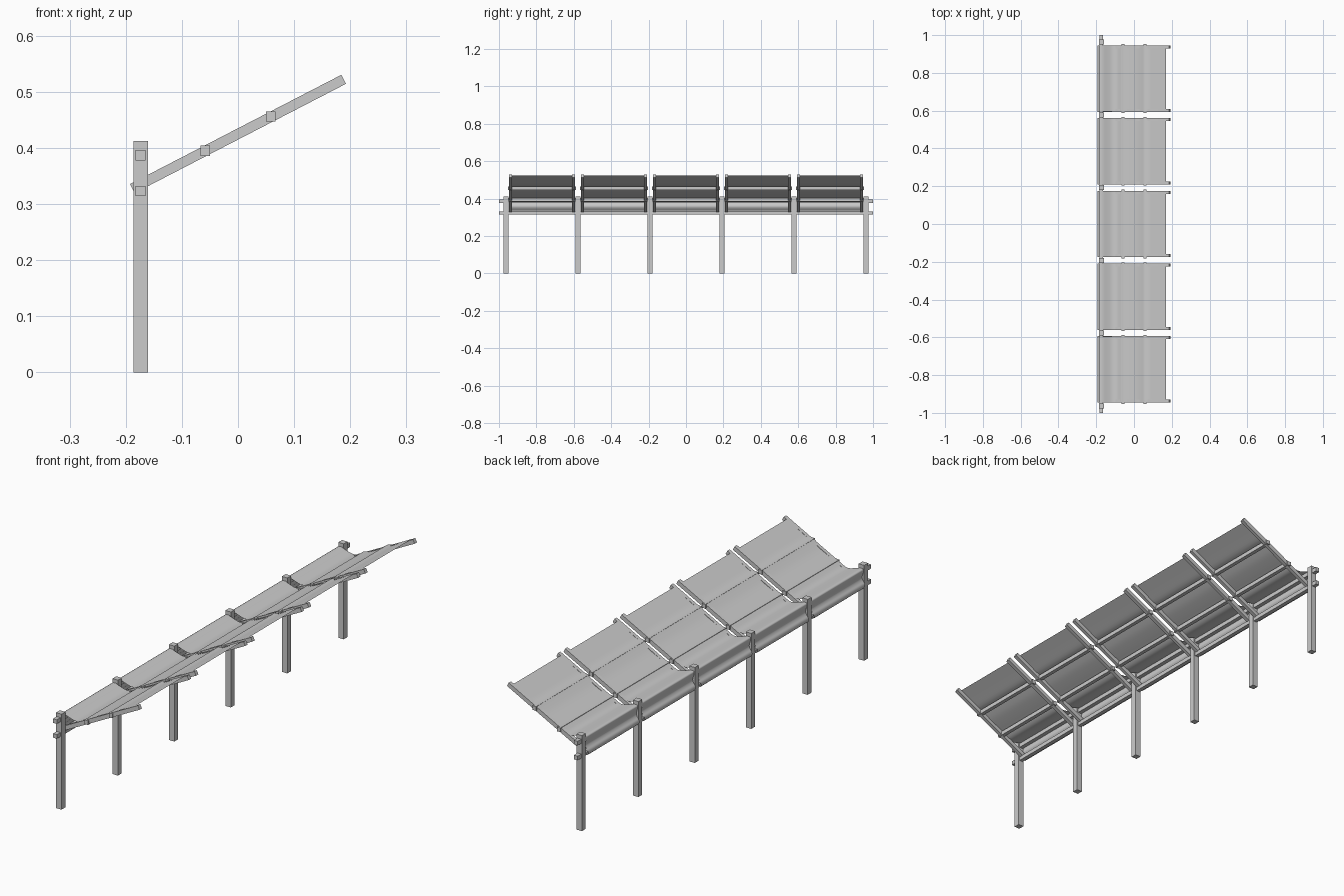
import bpy
import math
from mathutils import Vector

if "Cube" in bpy.data.objects:
    bpy.data.objects.remove(bpy.data.objects["Cube"], do_unlink=True)

PITCH = 0.385          # spacing between posts
SLOPE = math.atan(0.517)


def make_material(name, color):
    mat = bpy.data.materials.new(name)
    mat.use_nodes = True
    mat.diffuse_color = color
    mat.node_tree.nodes["Principled BSDF"].inputs["Base Color"].default_value = color
    return mat


grey = make_material("plain_grey", (0.6, 0.6, 0.6, 1))


def beam(name, center, size, tilt=0.0):
    bpy.ops.mesh.primitive_cube_add(size=1, location=center)
    obj = bpy.context.object
    obj.name = name
    obj.scale = size
    obj.rotation_euler.y = -tilt
    obj.data.materials.append(grey)
    return obj


def smooth_path(points, steps):
    """Catmull-Rom curve through the points."""
    pts = [Vector(p) for p in points]
    pts = [2 * pts[0] - pts[1]] + pts + [2 * pts[-1] - pts[-2]]
    path = []
    for a, b, c, d in zip(pts, pts[1:], pts[2:], pts[3:]):
        for i in range(steps):
            t = i / steps
            path.append(0.5 * (2 * b + (c - a) * t + (2 * a - 5 * b + 4 * c - d) * t ** 2
                               + (3 * b - a - 3 * c + d) * t ** 3))
    return path + [pts[-2]]


# Canopy cross-section (x, z): hangs behind the rails, sags, then rests on the purlins
profile = smooth_path([
    (-0.188, 0.316), (-0.194, 0.325), (-0.192, 0.337), (-0.184, 0.347),
    (-0.179, 0.360), (-0.184, 0.380), (-0.184, 0.396), (-0.165, 0.397),
    (-0.140, 0.389), (-0.115, 0.383), (-0.090, 0.387), (-0.062, 0.405),
    (-0.030, 0.419), (0.010, 0.438), (0.038, 0.456), (0.056, 0.468),
    (0.080, 0.475), (0.120, 0.497), (0.170, 0.524)], 3)


def canopy(name, y, half=0.175):
    verts = [(p.x, y + s * half, p.y) for p in profile for s in (-1, 1)]
    faces = [(i, i + 1, i + 3, i + 2) for i in range(0, len(verts) - 2, 2)]
    mesh = bpy.data.meshes.new(name)
    mesh.from_pydata(verts, [], faces)
    mesh.materials.append(grey)
    mesh.shade_smooth()
    obj = bpy.data.objects.new(name, mesh)
    bpy.context.collection.objects.link(obj)
    # Sheet normals face up and outward
    mesh.flip_normals()


# Row of posts
for i in range(6):
    beam(f"post_{i + 1}", (-0.173, (i - 2.5) * PITCH, 0.206), (0.026, 0.026, 0.412))

# Long rails through the posts
for name, z in (("lower_rail", 0.323), ("upper_rail", 0.387)):
    beam(name, (-0.174, 0, z), (0.018, 2.0, 0.018))

# Five shade bays, each with two rafters, two purlins and a fabric canopy
for i in range(5):
    y = (i - 2) * PITCH
    for side, s in (("right", -1), ("left", 1)):
        beam(f"rafter_{side}_{i + 1}", (0, y + s * 0.168, 0.425), (0.424, 0.016, 0.018), SLOPE)
    for name, x, z in (("rear", -0.058, 0.395), ("front", 0.058, 0.456)):
        beam(f"{name}_purlin_{i + 1}", (x, y, z), (0.017, 0.364, 0.018))
    canopy(f"canopy_{i + 1}", y)
